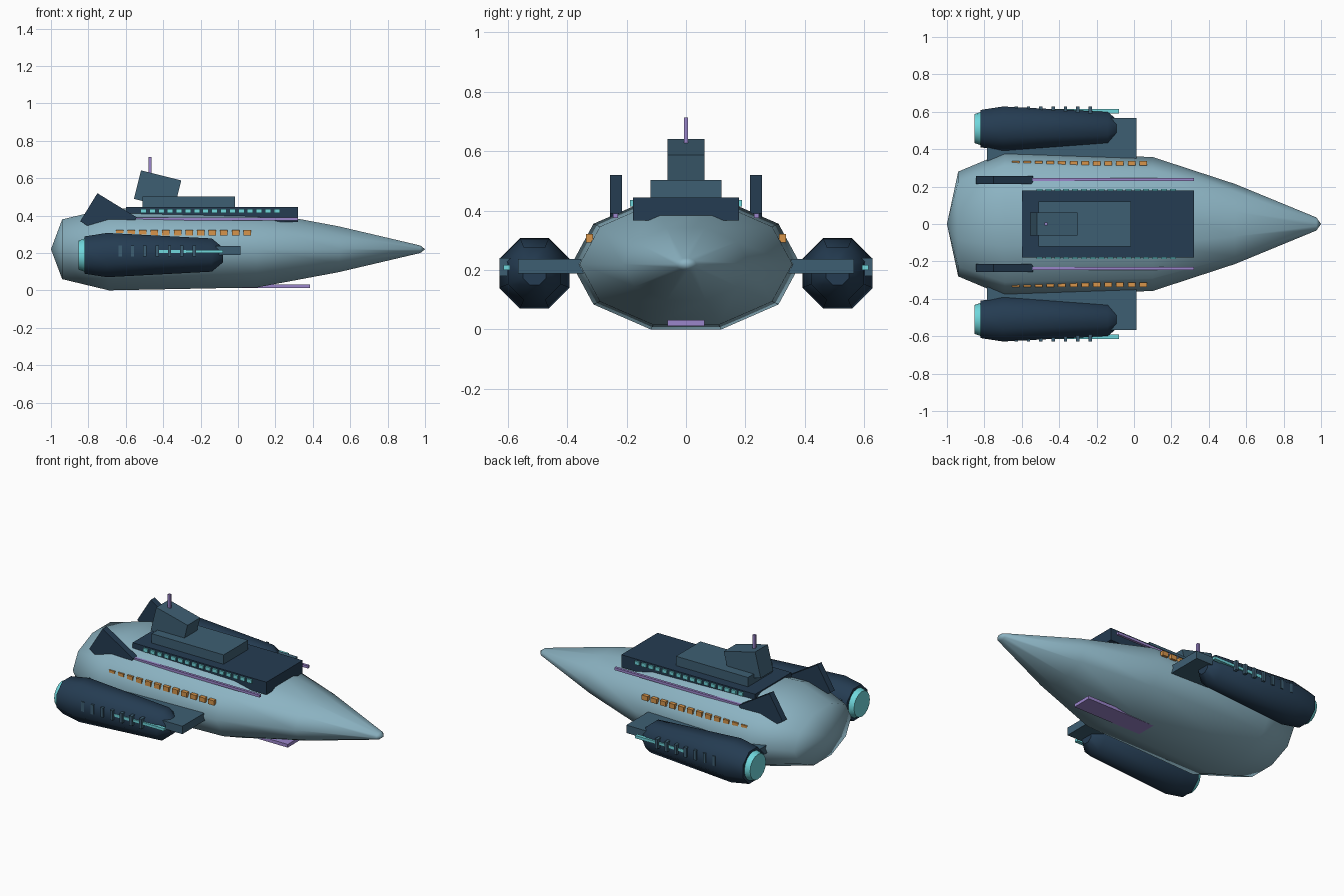
import bpy, bmesh, math

cube = bpy.data.objects.get("Cube")
if cube:
    bpy.data.objects.remove(cube, do_unlink=True)


def material(name, rgb):
    m = bpy.data.materials.new(name)
    m.use_nodes = True
    m.diffuse_color = (*rgb, 1)
    m.node_tree.nodes["Principled BSDF"].inputs["Base Color"].default_value = (*rgb, 1)
    return m


HULL = material("pale steel blue", (0.26, 0.45, 0.54))
NAVY = material("dark navy", (0.018, 0.045, 0.084))
SLATE = material("slate blue", (0.048, 0.114, 0.171))
CYAN = material("glowing cyan", (0.16, 0.68, 0.72))
ORANGE = material("amber", (0.68, 0.30, 0.07))
PURPLE = material("soft purple", (0.33, 0.24, 0.60))


def finish(name, bm, mat, smooth=0):
    bmesh.ops.recalc_face_normals(bm, faces=bm.faces)
    mesh = bpy.data.meshes.new(name)
    bm.to_mesh(mesh)
    bm.free()
    mesh.materials.append(mat)
    ob = bpy.data.objects.new(name, mesh)
    bpy.context.collection.objects.link(ob)
    if smooth:
        bpy.ops.object.select_all(action="DESELECT")
        ob.select_set(True)
        bpy.context.view_layer.objects.active = ob
        bpy.ops.object.shade_smooth_by_angle(angle=math.radians(smooth))
    return ob


def box(name, mat, x, y, z, tilt=0):
    """Box from (low, high) ranges on each axis, tilted about the y axis."""
    bm = bmesh.new()
    bmesh.ops.create_cube(bm, size=1)
    for v in bm.verts:
        for i, (lo, hi) in enumerate((x, y, z)):
            v.co[i] *= hi - lo
    ob = finish(name, bm, mat)
    ob.location = [(lo + hi) / 2 for lo, hi in (x, y, z)]
    ob.rotation_euler.y = tilt
    return ob


def lathe(name, mat, profile, sides, y, z, squash=1, turn=0, smooth=65):
    """Rings of (x, radius) around the x axis; zero radius closes to a point."""
    bm = bmesh.new()
    rings = []
    for x, r in profile:
        angles = [turn + math.tau * k / sides for k in range(sides)] if r else [0]
        rings.append([bm.verts.new((x, y + r * math.cos(a), z + squash * r * math.sin(a)))
                      for a in angles])
    for a, b in zip(rings, rings[1:]):
        for k in range(sides):
            n = (k + 1) % sides
            if len(a) == 1:
                bm.faces.new((a[0], b[k], b[n]))
            elif len(b) == 1:
                bm.faces.new((a[k], b[0], a[n]))
            else:
                bm.faces.new((a[k], b[k], b[n], a[n]))
    for ring in (rings[0], rings[-1]):
        if len(ring) > 1:
            bm.faces.new(ring)
    return finish(name, bm, mat, smooth)


def span(side, lo, hi):
    return tuple(sorted((side * lo, side * hi)))


# Main hull: flattened ten-sided spindle
lathe("hull", HULL, [(-1, 0), (-0.94, 0.28), (-0.69, 0.385), (0.1, 0.358),
                     (0.54, 0.214), (0.975, 0.035), (1, 0)],
      10, 0, 0.22, squash=0.6)

# Superstructure
box("main_deck", NAVY, (-0.6, 0.32), (-0.178, 0.178), (0.367, 0.445))
box("upper_deck", SLATE, (-0.51, -0.015), (-0.12, 0.12), (0.44, 0.503))
box("bridge", SLATE, (-0.541, -0.319), (-0.062, 0.062), (0.46, 0.617), tilt=0.245)
box("antenna", PURPLE, (-0.478, -0.463), (-0.007, 0.007), (0.58, 0.713))

# Wing plate carrying the engines, and belly plate
box("wing_plate", SLATE, (-0.787, 0.014), (-0.566, 0.566), (0.189, 0.238))
box("belly_plate", PURPLE, (-0.2, 0.385), (-0.062, 0.062), (0.012, 0.032))

for side, label in ((1, "left"), (-1, "right")):
    # Engine nacelle with its exhaust, light strip and ribs
    y = side * 0.51
    lathe(label + "_nacelle", NAVY, [(-0.82, 0.108), (-0.7, 0.128), (-0.14, 0.096), (-0.08, 0.042)],
          8, y, 0.189, turn=math.pi / 8, smooth=50)
    lathe(label + "_exhaust", CYAN, [(-0.852, 0.078), (-0.815, 0.09)], 16, y, 0.189, smooth=40)
    box(label + "_engine_strip", CYAN, (-0.5, -0.08), span(side, 0.592, 0.614), (0.2, 0.217))
    for i in range(7):
        x = -0.63 + 0.066 * i
        box(f"{label}_engine_rib_{i + 1}", SLATE, (x - 0.009, x + 0.009),
            span(side, 0.585, 0.627), (0.18, 0.24))

    # Tail fin and hull rail
    box(label + "_fin", NAVY, (-0.816, -0.569), span(side, 0.215, 0.256), (0.292, 0.468), tilt=0.55)
    box(label + "_rail", PURPLE, (-0.6, 0.32), span(side, 0.229, 0.245), (0.375, 0.391))

    # Rows of deck windows and hull lights
    for i in range(16):
        x = -0.505 + 0.0475 * i
        box(f"{label}_deck_window_{i + 1}", CYAN, (x - 0.016, x + 0.016),
            span(side, 0.17, 0.188), (0.414, 0.436))
    for i in range(12):
        x = -0.633 + 0.062 * i
        box(f"{label}_hull_light_{i + 1}", ORANGE, (x - 0.02, x + 0.02),
            span(side, 0.313, 0.336), (0.293, 0.322))
